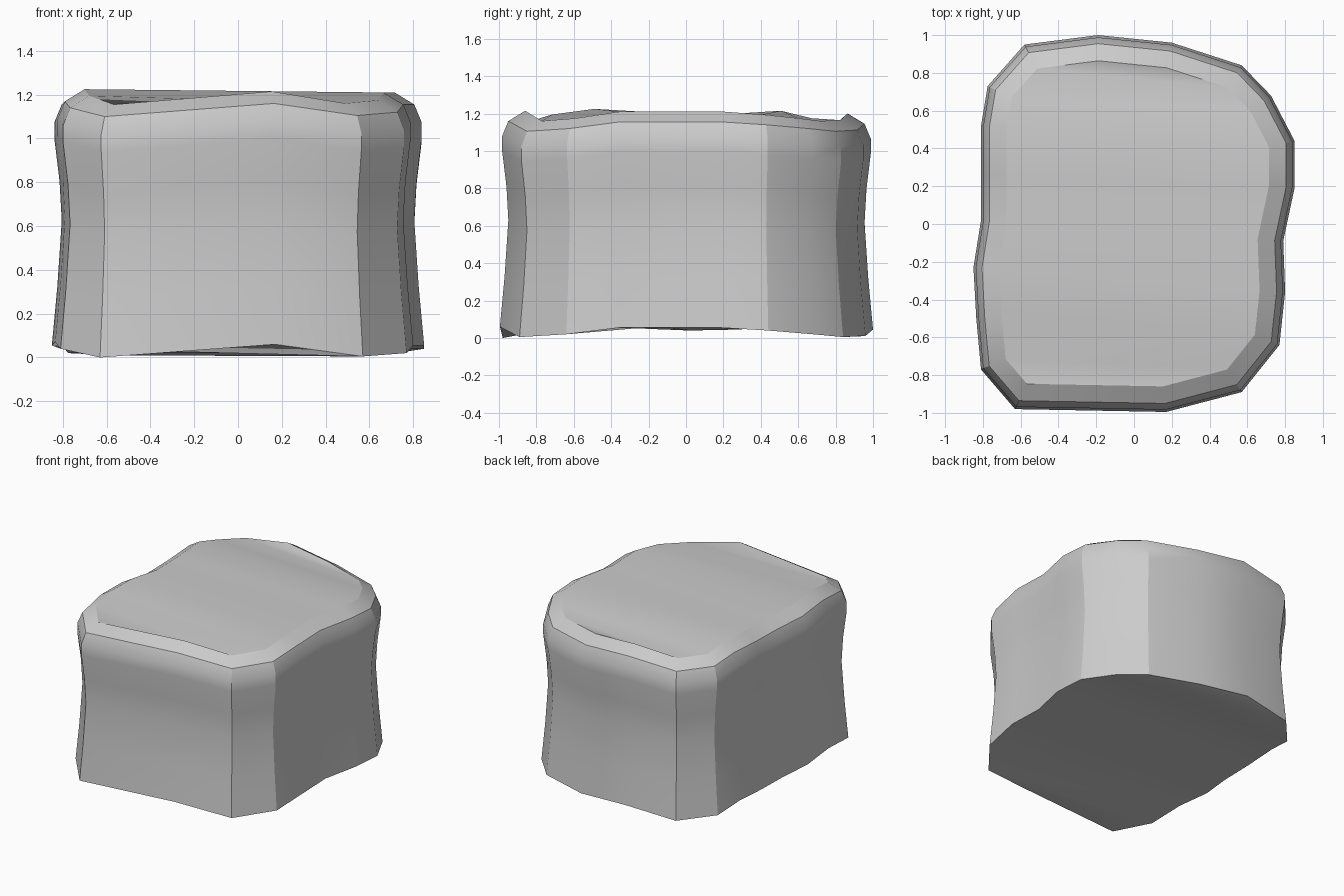
import bpy, bmesh, math
from mathutils import Vector

if "Cube" in bpy.data.objects:
    bpy.data.objects.remove(bpy.data.objects["Cube"])

# Outline of the block: x, y and height offset of each corner (counter-clockwise)
OUTLINE = [(-.63, -.98, 0), (.17, -.995, .06), (.57, -.89, .005), (.77, -.64, .02),
           (.80, -.36, .055), (.79, -.09, .055), (.85, .19, .055), (.85, .44, .04),
           (.725, .68, .02), (.57, .84, .005), (.20, .96, .012), (-.19, 1.0, .045),
           (-.58, .95, .01), (-.775, .73, .02), (-.81, .52, .06), (-.81, .27, .045),
           (-.81, .02, .04), (-.85, -.23, .055), (-.835, -.5, .07), (-.81, -.77, .04)]
# Side profile: height, inset (waisted sides and rounded upper rim)
PROFILE = [(0, 0), (.27, .025), (.57, .045), (.75, .035), (.94, .012),
           (1.02, .012), (1.10, .045), (1.155, .135)]
N = len(OUTLINE)


def inset_direction(i):
    """Mitred inward direction at outline corner i."""
    a, b, c = (Vector(OUTLINE[j % N][:2]) for j in (i - 1, i, i + 1))
    d1, d2 = (b - a).normalized(), (c - b).normalized()
    n1, n2 = Vector((-d1.y, d1.x)), Vector((-d2.y, d2.x))
    return (n1 + n2) / (1 + n1.dot(n2))


bm = bmesh.new()
rings = []
for z, inset in PROFILE:
    ring = []
    for i, (x, y, dz) in enumerate(OUTLINE):
        d = inset_direction(i) * inset
        ring.append(bm.verts.new((x + d.x, y + d.y, z + dz)))
    rings.append(ring)

# Walls
for lo, hi in zip(rings, rings[1:]):
    for i in range(N):
        j = (i + 1) % N
        bm.faces.new((lo[i], lo[j], hi[j], hi[i]))

# Rippled top and underside, as strips running across the block
for i in range(1, N // 2):
    strip = [(N + 1 - i) % N, i, i + 1, N - i]
    bm.faces.new([rings[-1][k] for k in strip])
    bm.faces.new([rings[0][k] for k in reversed(strip)])

bmesh.ops.recalc_face_normals(bm, faces=bm.faces)
mesh = bpy.data.meshes.new("stone_block")
bm.to_mesh(mesh)
bm.free()
block = bpy.data.objects.new("stone_block", mesh)
bpy.context.collection.objects.link(block)
bpy.context.view_layer.objects.active = block
block.select_set(True)
bpy.ops.object.shade_smooth_by_angle(angle=math.radians(25))
